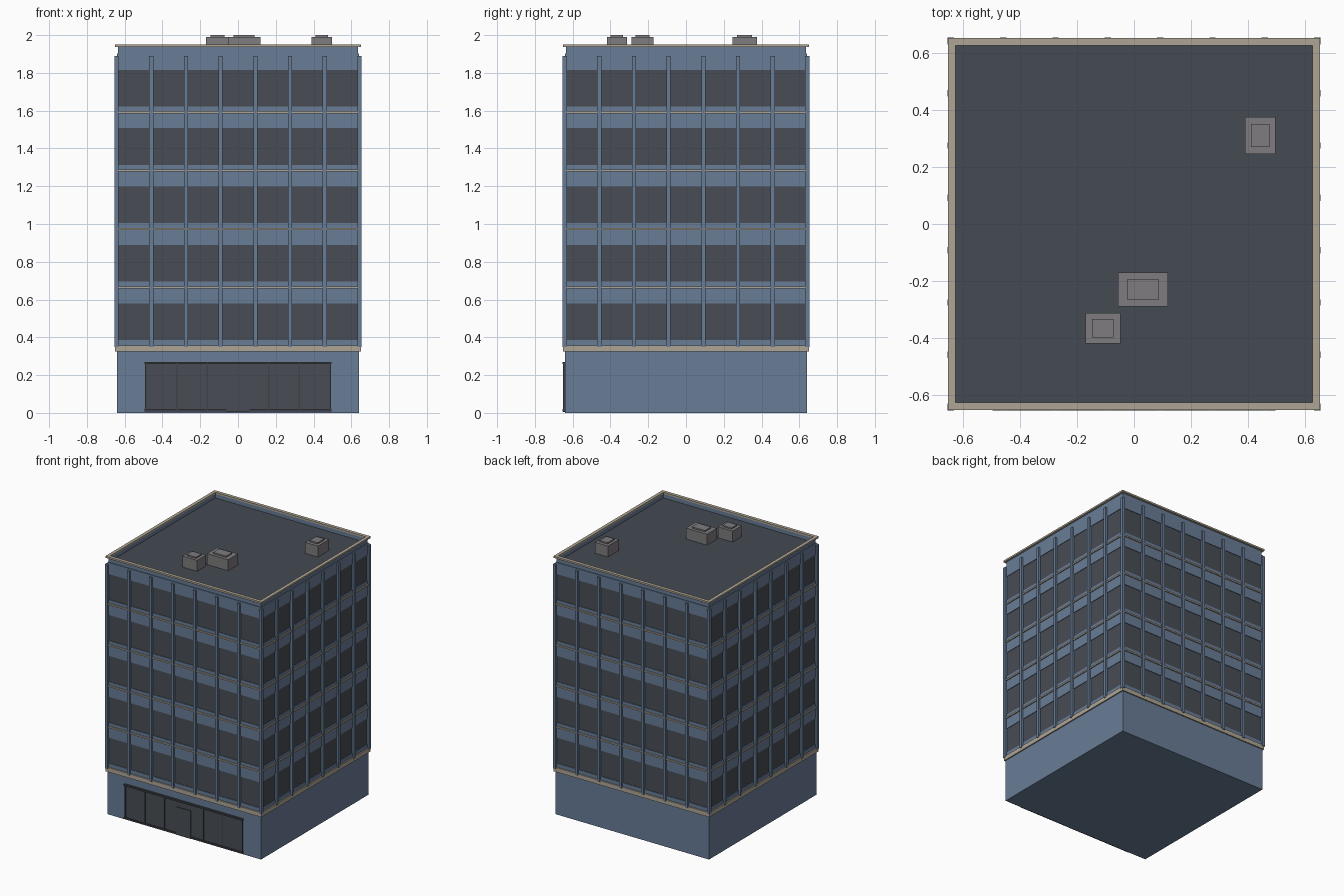
import bpy
import bmesh
from mathutils import Matrix, Vector

cube = bpy.data.objects.get("Cube")
if cube:
    bpy.data.objects.remove(cube, do_unlink=True)


def material(name, rgb):
    m = bpy.data.materials.new(name)
    m.use_nodes = True
    m.diffuse_color = (*rgb, 1)
    m.node_tree.nodes["Principled BSDF"].inputs["Base Color"].default_value = (*rgb, 1)
    return m


BLUE = material("blue cladding", (0.14, 0.205, 0.31))
GLASS = material("dark glass", (0.065, 0.073, 0.088))
STONE = material("pale stone", (0.43, 0.38, 0.30))
ROOF = material("roof felt", (0.058, 0.067, 0.084))
GREY = material("grey metal", (0.21, 0.20, 0.21))
FRAME = material("dark frame", (0.05, 0.055, 0.065))


def boxes(name, mat, spans):
    """One object from boxes given as (x0, x1, y0, y1, z0, z1)."""
    bm = bmesh.new()
    for x0, x1, y0, y1, z0, z1 in spans:
        centre = Vector((x0 + x1, y0 + y1, z0 + z1)) / 2
        size = Matrix.Diagonal((x1 - x0, y1 - y0, z1 - z0, 1))
        bmesh.ops.create_cube(bm, size=1, matrix=Matrix.Translation(centre) @ size)
    mesh = bpy.data.meshes.new(name)
    bm.to_mesh(mesh)
    bm.free()
    mesh.materials.append(mat)
    ob = bpy.data.objects.new(name, mesh)
    bpy.context.collection.objects.link(ob)
    return ob


def slab(half, z0, z1):
    return (-half, half, -half, half, z0, z1)


def ring(outer, inner, z0, z1):
    """Four non-overlapping bars around a square."""
    return [(-outer, outer, -outer, -inner, z0, z1), (-outer, outer, inner, outer, z0, z1),
            (-outer, -inner, -inner, inner, z0, z1), (inner, outer, -inner, inner, z0, z1)]


W = 0.641        # half width of the walls
PITCH = 0.309    # storey height
FLOORS = 5

# Ground floor and the stone course above it
boxes("ground_floor", BLUE, [slab(W, 0, 0.325)])
boxes("stone_course", STONE, [slab(0.65, 0.325, 0.358)])

# Glass core with cladding bands and thin ledges between the storeys
boxes("window_glass", GLASS, [slab(W - 0.004, 0.358, 1.85)])
bands = [slab(W, 0.358, 0.387)]
bands += [slab(W, 0.58 + i * PITCH, 0.695 + i * PITCH) for i in range(FLOORS - 1)]
bands.append(slab(W, 0.58 + (FLOORS - 1) * PITCH, 1.903))
boxes("spandrel_bands", BLUE, bands)
boxes("floor_ledges", STONE, [slab(0.649, 0.659 + i * PITCH, 0.67 + i * PITCH)
                              for i in range(FLOORS - 1)])

# Vertical fins, evenly spaced on all four sides
fins = []
for i in range(8):
    c = -0.643 + i * 1.286 / 7
    a, b = c - 0.011, c + 0.011
    for y0, y1 in ((-0.655, -0.63), (0.63, 0.655)):
        fins.append((a, b, y0, y1, 0.348, 1.89))
        if 0 < i < 7:
            fins.append((y0, y1, a, b, 0.348, 1.89))
boxes("wall_fins", BLUE, fins)

# Roof deck, parapet and coping
boxes("roof_deck", ROOF, [slab(0.632, 1.89, 1.907)])
boxes("parapet", BLUE, ring(0.636, 0.628, 1.9, 1.937))
boxes("parapet_coping", STONE, ring(0.652, 0.627, 1.937, 1.95))

# Rooftop units, each a box with a low raised hood
units = [(0.443, 0.31, 0.107, 0.13), (0.032, -0.23, 0.176, 0.118), (-0.109, -0.366, 0.122, 0.106)]
cases, hoods = [], []
for x, y, w, d in units:
    for group, k, z0, z1 in ((cases, 0.5, 1.9, 1.99), (hoods, 0.31, 1.99, 2.0)):
        group.append((x - w * k, x + w * k, y - d * k, y + d * k, z0, z1))
boxes("rooftop_units", GREY, cases)
boxes("rooftop_hoods", GREY, hoods)

# Shopfront on the front wall: glass, rails, mullions and a central door
boxes("shopfront_glass", GLASS, [(-0.49, 0.49, -0.646, -0.63, 0.012, 0.262)])
F, B = -0.655, -0.64
posts = [(x - 0.004, x + 0.004, F + 0.004, B, 0.012, 0.262)
         for x in (-0.488, -0.325, -0.163, 0.163, 0.325, 0.488)]
rails = [(-0.496, 0.496, F, B, 0.258, 0.27),
         (-0.496, -0.06, F, B, 0.008, 0.02), (0.06, 0.496, F, B, 0.008, 0.02)]
boxes("shopfront_frame", FRAME, posts + rails)
boxes("entrance_door", GLASS, [(-0.06, 0.06, -0.652, B, 0.005, 0.215)])
